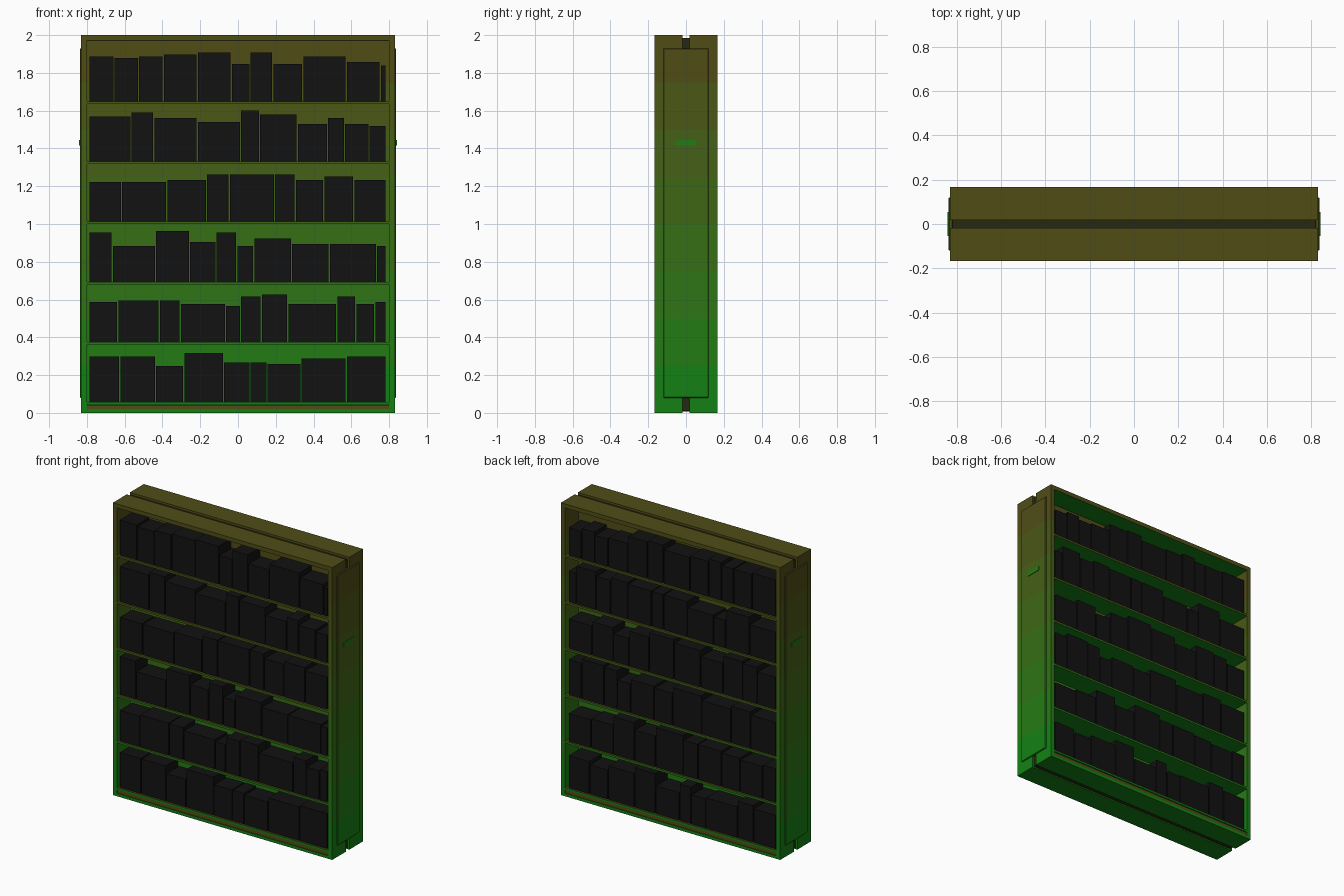
import bpy, bmesh, random
from mathutils import Vector

if "Cube" in bpy.data.objects:
    bpy.data.objects.remove(bpy.data.objects["Cube"])

random.seed(4)
BANDS = 8
OLIVE, GREEN = Vector((0.08, 0.075, 0.008)), Vector((0.007, 0.22, 0.007))


def material(name, col):
    m = bpy.data.materials.new(name)
    m.diffuse_color = (*col, 1)
    m.use_nodes = True
    m.node_tree.nodes["Principled BSDF"].inputs["Base Color"].default_value = m.diffuse_color
    return m


grad = [material(f"paint_{i}", GREEN.lerp(OLIVE, i / (BANDS - 1))) for i in range(BANDS)]
black = material("book_black", (0.006, 0.006, 0.006))
dark = material("dark_gap", (0.02, 0.022, 0.005))


def add_box(bm, x0, x1, y0, y1, z0, z1):
    ret = bmesh.ops.create_cube(bm, size=1)
    for v in ret["verts"]:
        v.co = Vector((x0 + (v.co.x + .5) * (x1 - x0),
                       y0 + (v.co.y + .5) * (y1 - y0),
                       z0 + (v.co.z + .5) * (z1 - z0)))
    return ret["verts"]


def finish(bm, name, mats):
    me = bpy.data.meshes.new(name)
    bm.to_mesh(me)
    bm.free()
    for m in mats:
        me.materials.append(m)
    ob = bpy.data.objects.new(name, me)
    bpy.context.collection.objects.link(ob)
    return ob


def painted(name, boxes, bevel=0.0, flat_z=True):
    """Boxes painted green at the bottom to olive at the top, in bands."""
    bm = bmesh.new()
    for b in boxes:
        add_box(bm, *b)
    if bevel:
        bmesh.ops.bevel(bm, geom=bm.edges[:], offset=bevel, segments=1, affect='EDGES')
    for i in range(1, BANDS):
        bmesh.ops.bisect_plane(bm, geom=bm.verts[:] + bm.edges[:] + bm.faces[:],
                               plane_co=(0, 0, 2 * i / BANDS), plane_no=(0, 0, 1))
    bm.normal_update()
    for f in bm.faces:
        z = f.calc_center_median().z
        f.material_index = min(BANDS - 1, int(z / 2 * BANDS))
        if flat_z and abs(f.normal.z) > .5:
            f.material_index = BANDS - 1 if f.normal.z > 0 else 0
    return finish(bm, name, grad)


W, D, G = 0.83, 0.167, 0.018     # half width, half depth, half centre gap
FLOOR, STEP = 0.058, 0.318       # first shelf top and shelf spacing

# Side boards: two per end with a groove between them
painted("side_boards", [(sx - .015, sx + .015, y0, y1, 0, 2)
                        for sx in (-W + .015, W - .015)
                        for y0, y1 in ((-D, -G), (G, D))])

# Raised end panels and the small label holders on them
for s, side in ((-1, "left"), (1, "right")):
    xs = sorted((s * (W - .012), s * (W + .007)))
    painted(side + "_end_panel", [(*xs, -.12, .12, .08, 1.93)], bevel=.004, flat_z=False)
    bm = bmesh.new()
    xs = sorted((s * W, s * (W + .011)))
    add_box(bm, *xs, -.055, .055, 1.415, 1.445)
    finish(bm, side + "_label_plate", [grad[1]])

# Centre divider behind both rows of books, with dark recessed rim
painted("centre_divider", [(-.80, .80, -G, G, .02, 1.97)])
bm = bmesh.new()
for b in ((-W + .012, -.80, -G, G, .01, 1.985), (.80, W - .012, -G, G, .01, 1.985),
          (-.80, .80, -G, G, 1.97, 1.985), (-.80, .80, -G, G, .008, .02)):
    add_box(bm, *b)
finish(bm, "divider_rim", [dark])

# Top and base boards, each in a front and a back half
halves = ((-D, -G), (G, D))
painted("top_boards", [(-.80, .80, *h, 1.972, 2) for h in halves])
painted("base_boards", [(-.80, .80, *h, 0, .02) for h in halves])

# Plinth strips under the lowest shelves
bm = bmesh.new()
for y0, y1 in ((-D + .006, -G), (G, D - .006)):
    add_box(bm, -.80, .80, y0, y1, .02, .043)
finish(bm, "plinth_strips", [grad[-1]])

# Shelves
painted("shelves", [(-.80, .80, *h, FLOOR + i * STEP - .013, FLOOR + i * STEP)
                    for i in range(6) for h in halves])

# Front books, bottom row first: right edges and heights in hundredths
rows = [
    ([-63, -44, -29, -8, 6, 15, 33, 57, 78], [24, 24, 19, 26, 21, 21, 20, 23, 24]),
    ([-64, -42, -31, -7, 1, 12, 26, 52, 62, 72, 78], [21, 22, 22, 20, 19, 24, 25, 20, 24, 20, 21]),
    ([-67, -44, -26, -12, -1, 8, 28, 48, 73, 78], [26, 19, 27, 21, 26, 19, 23, 20, 20, 19]),
    ([-62, -38, -17, -5, 19, 30, 45, 61, 78], [21, 21, 22, 25, 25, 25, 22, 24, 22]),
    ([-57, -45, -22, 1, 11, 31, 47, 56, 69, 78], [24, 26, 23, 21, 27, 25, 20, 23, 20, 19]),
    ([-66, -53, -40, -22, -4, 6, 18, 34, 57, 75, 78], [24, 23, 24, 25, 26, 20, 26, 20, 24, 21, 19]),
]


def random_row():
    x, edges, heights = -78, [], []
    while x < 78:
        x += random.randint(9, 24)
        if x > 74:
            x = 78
        edges.append(x)
        heights.append(random.randint(19, 27))
    return edges, heights


def books(name, layout, s):
    bm = bmesh.new()
    for i, (edges, heights) in enumerate(layout):
        x, z = -.785, FLOOR + i * STEP
        for e, h in zip(edges, heights):
            ys = sorted((s * (G + .002), s * .153))
            add_box(bm, x, e / 100, *ys, z, z + h / 100)
            x = e / 100 + .007
    finish(bm, name, [black])


books("front_books", rows, -1)
books("back_books", [random_row() for _ in range(6)], 1)
